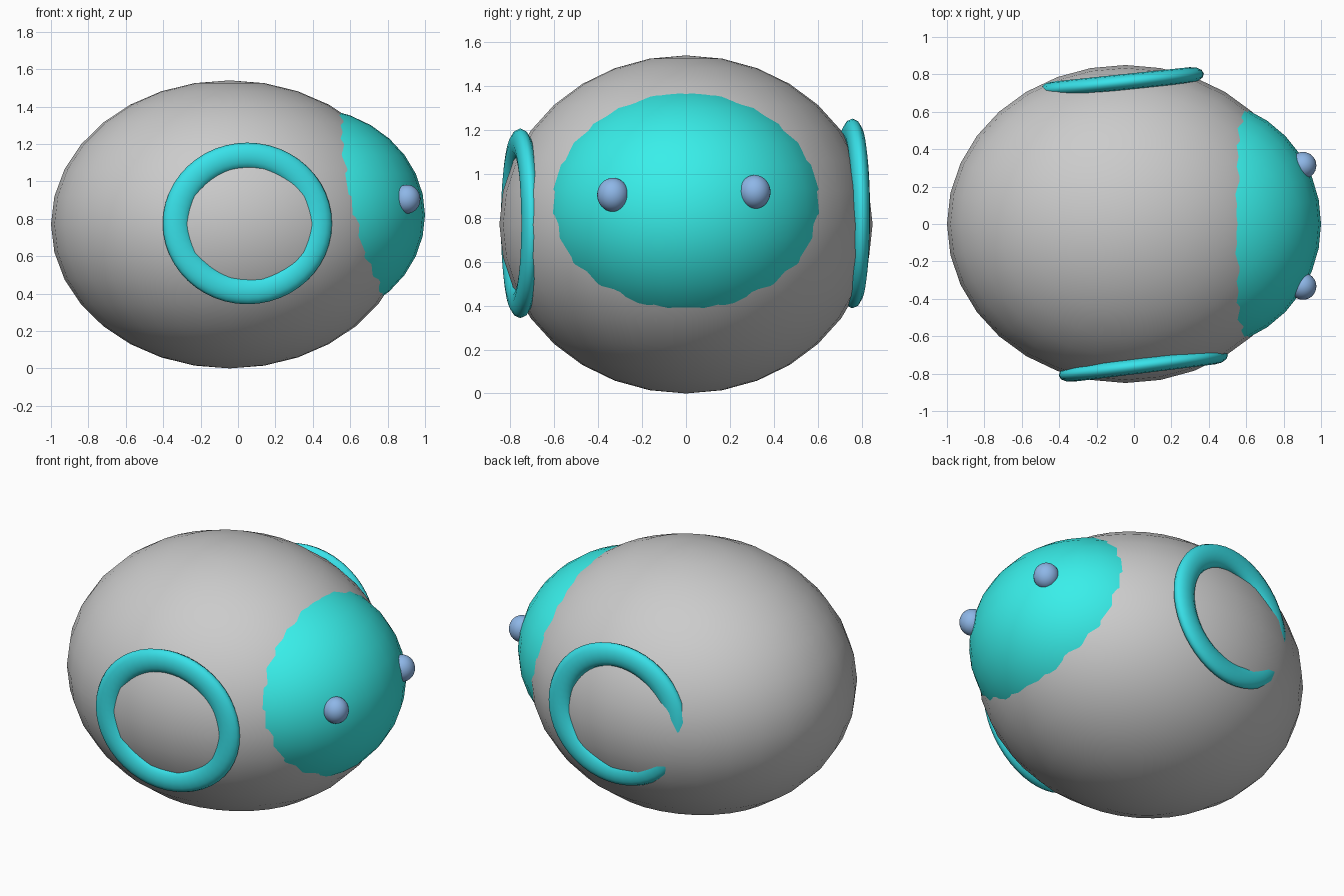
import bpy
from math import radians

if "Cube" in bpy.data.objects:
    bpy.data.objects.remove(bpy.data.objects["Cube"])


def paint(obj, color):
    mat = bpy.data.materials.new(obj.name + "_colour")
    mat.diffuse_color = (*color, 1)
    mat.use_nodes = True
    mat.node_tree.nodes["Principled BSDF"].inputs["Base Color"].default_value = mat.diffuse_color
    obj.data.materials.append(mat)


def finish(name, scale, color=None):
    obj = bpy.context.object
    obj.name = name
    obj.scale = scale
    bpy.ops.object.shade_smooth()
    if color:
        paint(obj, color)
    return obj


def ellipsoid(name, loc, radii, color=None, segments=32, rings=16):
    bpy.ops.mesh.primitive_uv_sphere_add(segments=segments, ring_count=rings,
                                         radius=1, location=loc)
    return finish(name, radii, color)


def side_ring(name, loc, yaw, scale, color):
    bpy.ops.mesh.primitive_torus_add(major_segments=48, minor_segments=12,
                                     major_radius=0.362, minor_radius=0.07,
                                     location=loc,
                                     rotation=(radians(90), 0, radians(yaw)))
    return finish(name, scale, color)


CYAN = (0.04, 0.86, 0.82)
RING = (0.04, 0.76, 0.82)
BLUE = (0.27, 0.47, 0.80)

# Round body
ellipsoid("body", (-0.045, 0, 0.77), (0.955, 0.85, 0.77))

# Face dome bulging from the +x end
ellipsoid("face", (0.35, 0, 0.82), (0.65, 0.665, 0.577), CYAN)

# Eyes
ellipsoid("eye_right", (0.903, -0.333, 0.905), (0.072, 0.072, 0.077), BLUE)
ellipsoid("eye_left", (0.903, 0.313, 0.918), (0.072, 0.072, 0.077), BLUE)

# Flattened rings half sunk into the flanks (local z is the thin direction)
side_ring("ring_right", (0.05, -0.755, 0.775), 7, (1.055, 1.0, 0.6), RING)
side_ring("ring_left", (-0.065, 0.758, 0.82), 6, (1.02, 1.0, 0.6), RING)
